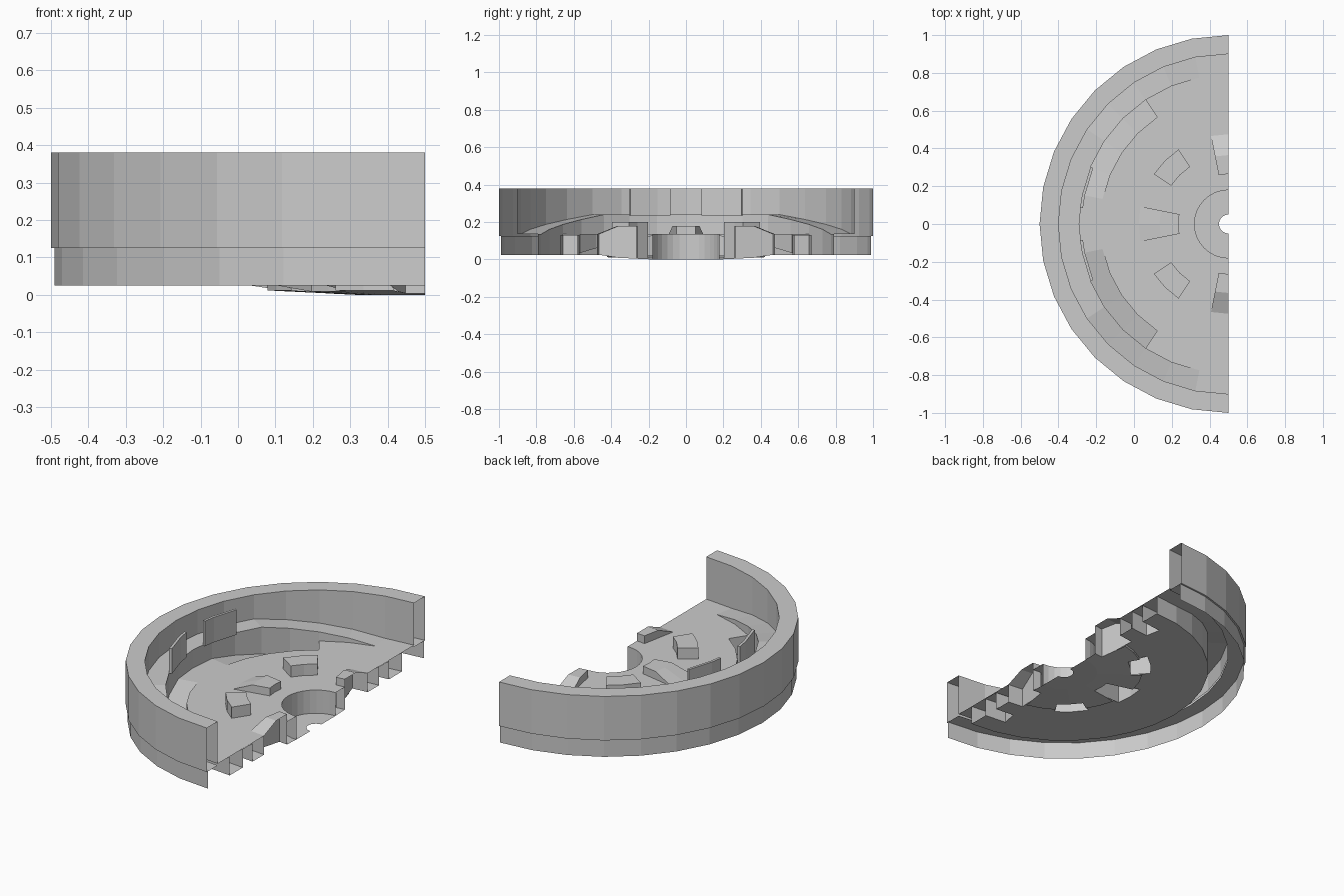
import bpy, bmesh, math

if "Cube" in bpy.data.objects:
    bpy.data.objects.remove(bpy.data.objects["Cube"], do_unlink=True)

STEP = math.radians(11.25)      # facet angle of the half disc
FLOOR, BASE = 0.135, 0.025

grey = bpy.data.materials.new("plain grey")
grey.use_nodes = True
grey.diffuse_color = (0.6, 0.6, 0.6, 1)
grey.node_tree.nodes["Principled BSDF"].inputs["Base Color"].default_value = (0.6, 0.6, 0.6, 1)


def polar(r, k, z):
    """Point at radius r, k facet steps from the -x direction."""
    return (0.5 - r * math.cos(k * STEP), r * math.sin(k * STEP), z)


def build(name, quads):
    bm = bmesh.new()
    for quad in quads:
        bm.faces.new([bm.verts.new(p) for p in quad])
    bmesh.ops.remove_doubles(bm, verts=bm.verts, dist=0.0005)
    bmesh.ops.recalc_face_normals(bm, faces=bm.faces)
    mesh = bpy.data.meshes.new(name)
    bm.to_mesh(mesh)
    bm.free()
    mesh.materials.append(grey)
    ob = bpy.data.objects.new(name, mesh)
    bpy.context.collection.objects.link(ob)


def sweep(profile, steps):
    """Sweep a list of (radius, height) round the given facet steps."""
    return [[polar(a[0], k0, a[1]), polar(b[0], k0, b[1]),
             polar(b[0], k1, b[1]), polar(a[0], k1, a[1])]
            for k0, k1 in zip(steps, steps[1:]) for a, b in zip(profile, profile[1:])]


def floor_level(r):
    return FLOOR


def under_level(r):
    """Underside: a shallow cone round the hub, then a flat plate."""
    return 0.012 * (r - 0.18) / 0.25 if r < 0.44 else BASE


def patch(radii, k0, k1, height, low):
    """Raised or sunken patch: top cells and side walls to the low level."""
    quads = []

    def wall(a, b):
        ends = [(r, k, height(r, k), low(r)) for r, k in (a, b)]
        if max(abs(h - g) for _, _, h, g in ends) > 0.001:
            (r, k, h, g), (s, j, i, f) = ends
            quads.append([polar(r, k, h), polar(s, j, i), polar(s, j, f), polar(r, k, g)])

    for k in range(k0, k1):
        for a, b in zip(radii, radii[1:]):
            quads.append([polar(r, j, height(r, j))
                          for r, j in ((a, k), (b, k), (b, k + 1), (a, k + 1))])
        for r in (radii[0], radii[-1]):
            wall((r, k), (r, k + 1))
    for k in (k0, k1):
        if abs(k) < 8:          # the straight side stays open
            for a, b in zip(radii, radii[1:]):
                wall((a, k), (b, k))
    return quads


def cells(profile, is_open):
    """Ring sheet that leaves out the open cells."""
    quads = []
    for a, b in zip(profile, profile[1:]):
        for k in range(-8, 8):
            if not is_open((a[0] + b[0]) / 2, abs(k + 0.5)):
                quads += sweep([a, b], [k, k + 1])
    return quads


def stud(r, m):
    """Cells taken up by the wedges and blocks."""
    wedge = 0.265 < r < 0.475 and (m < 1 or m > 7)
    return wedge or (0.365 < r < 0.475 and 3 < m < 5)


def floor_open(r, m):
    return stud(r, m) or (0.68 < r < 0.79 and 1 < m < 5) or (0.79 < r < 0.9 and m < 7)


def plate_open(r, m):
    return stud(r, m) or (0.58 < r < 0.67 and m > 7)


ALL = list(range(-8, 9))

# Hollow rim, open at the straight side, and the thin skirt below it
build("rim_wall", sweep([(0.9, FLOOR), (0.9, 0.38), (1, 0.38), (1, 0.125), (0.9, 0.125)], ALL))
build("skirt", sweep([(0.99, BASE), (0.99, 0.125)], ALL))

# Floor sheet and the lower plate, with a wall round the plate's edge
RADII = [0.18, 0.265, 0.365, 0.475, 0.68, 0.79, 0.9]
build("floor", cells([(r, FLOOR) for r in RADII], floor_open))
plate = [(r, under_level(r)) for r in (0.18, 0.265, 0.365, 0.43)]
plate += [(r, BASE) for r in (0.43, 0.475, 0.58, 0.67, 0.79)] + [(0.79, FLOOR)]
build("lower_plate", cells(plate, plate_open))

# Sloped ledge along the rim, and sunken ramps inside it
build("outer_ledge", patch(RADII[5:7], -7, 7,
      lambda r, k: FLOOR + 0.105 * min(1, (7 - abs(k)) / 4), floor_level))
for name, a in (("back_ramp", 1), ("front_ramp", -5)):
    build(name, patch(RADII[4:6], a, a + 4,
          lambda r, k: FLOOR - 0.1 * (abs(k) - 1) / 4, floor_level))

# Wedges and blocks around the hub, hollow down to the lower plate
for name, a, b in (("middle_wedge", -1, 1), ("back_wedge", 7, 8), ("front_wedge", -8, -7)):
    build(name, patch(RADII[1:4], a, b, lambda r, k: FLOOR if r > 0.4 else 0.18, under_level))
for name, a in (("back_block", 3), ("front_block", -5)):
    build(name, patch(RADII[2:4], a, a + 2, lambda r, k: 0.2, under_level))

# Slots in the lower plate at the straight side
for name, a in (("back_slot", 7), ("front_slot", -8)):
    build(name, patch([0.58, 0.67], a, a + 1, lambda r, k: FLOOR - 0.005, under_level))

# Upright plates on the ledge
for name, s in (("back_plate", 1), ("front_plate", -1)):
    ks = [s * 0.55, s, s * 2]
    section = [(0.775, 0.235), (0.775, 0.38), (0.79, 0.38), (0.79, 0.235)]
    ends = [[polar(r, k, z) for r, z in section] for k in (ks[0], ks[-1])]
    build(name, sweep(section + section[:1], ks) + ends)

# Hub cup with a small centre hole
build("hub_cup", sweep([(0.18, FLOOR), (0.18, 0), (0.05, 0)], ALL))
